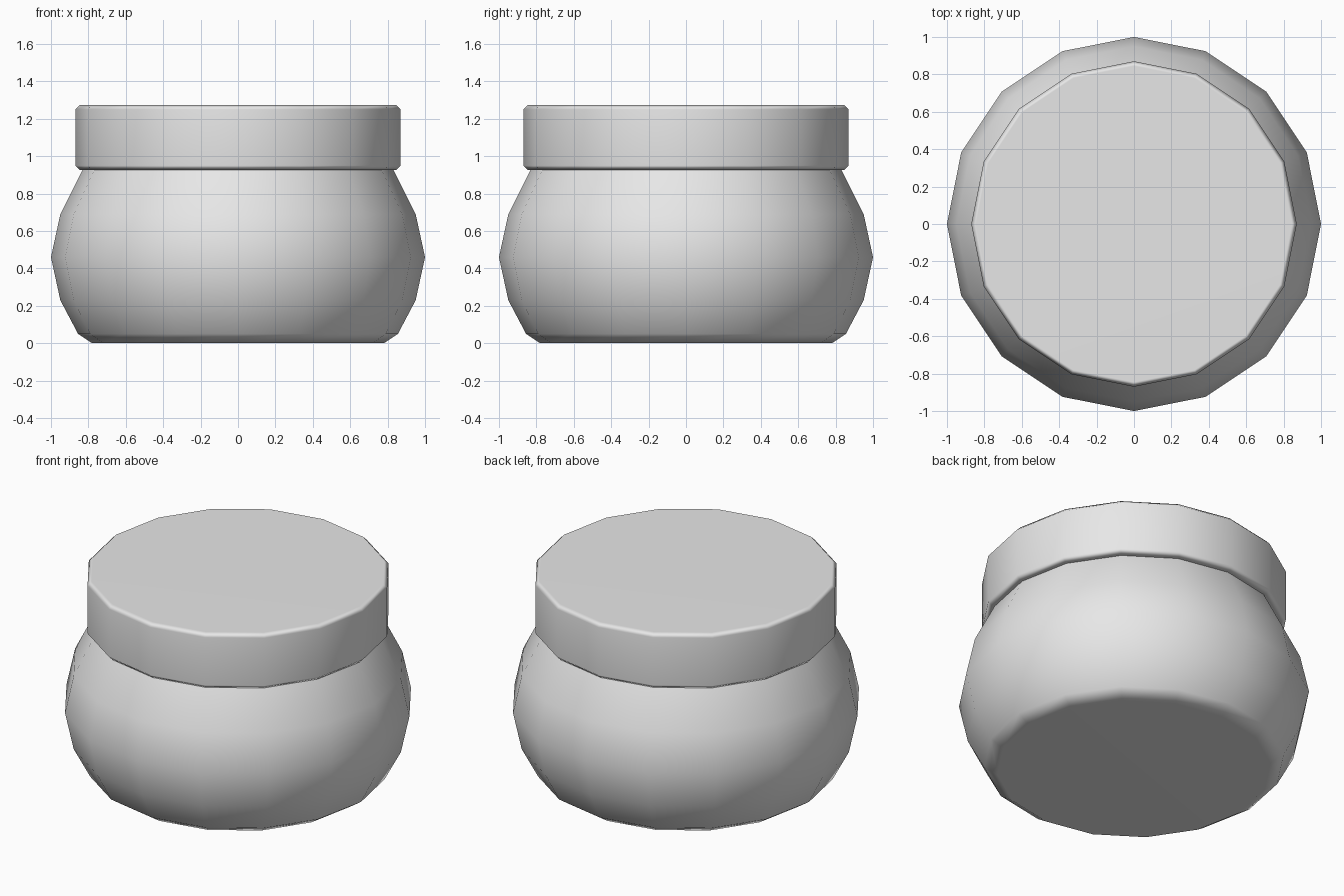
import bpy
from math import cos, sin, tau

cube = bpy.data.objects.get("Cube")
if cube:
    bpy.data.objects.remove(cube, do_unlink=True)

SIDES = 16

# Single plain grey for the whole jar
grey = bpy.data.materials.new("light grey")
grey.use_nodes = True
colour = (0.8, 0.8, 0.8, 1)
grey.diffuse_color = colour
grey.node_tree.nodes["Principled BSDF"].inputs["Base Color"].default_value = colour


def turned_part(name, profile):
    """Revolve (radius, height) points into a closed, softly shaded solid."""
    verts = [(r * cos(tau * i / SIDES), r * sin(tau * i / SIDES), z)
             for r, z in profile for i in range(SIDES)]
    faces = [tuple(reversed(range(SIDES)))]
    for row in range(len(profile) - 1):
        a, b = row * SIDES, (row + 1) * SIDES
        for i in range(SIDES):
            j = (i + 1) % SIDES
            faces.append((a + i, a + j, b + j, b + i))
    faces.append(tuple(range(len(verts) - SIDES, len(verts))))
    mesh = bpy.data.meshes.new(name)
    mesh.from_pydata(verts, [], faces)
    mesh.materials.append(grey)
    mesh.shade_smooth()
    obj = bpy.data.objects.new(name, mesh)
    bpy.context.collection.objects.link(obj)
    # Keep the large caps flat while the narrow bevels stay soft
    normals = obj.modifiers.new("flat caps", "WEIGHTED_NORMAL")
    normals.weight = 50
    return obj


# Rounded bowl with a chamfered foot, its rim tucked into the lid
turned_part("jar_body", [(0.78, 0), (0.855, 0.05), (0.95, 0.23), (1, 0.46),
                         (0.95, 0.69), (0.83, 0.93), (0.8, 0.97)])

# Flat disc lid with small bevels on both rims
turned_part("jar_lid", [(0.845, 0.925), (0.87, 0.95), (0.87, 1.25), (0.845, 1.275)])
